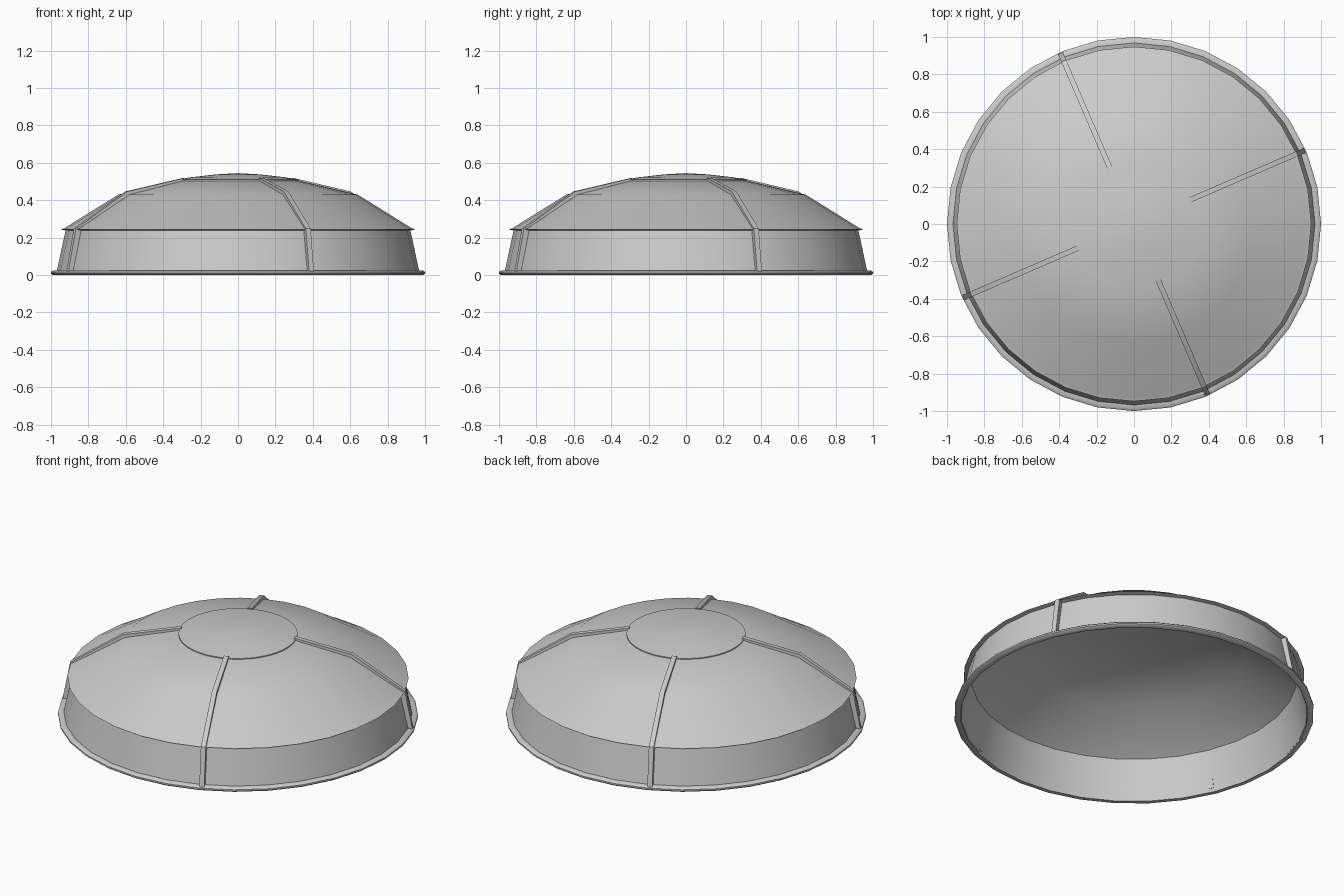
import bpy, bmesh, math

if "Cube" in bpy.data.objects:
    bpy.data.objects.remove(bpy.data.objects["Cube"])

SIDES = 32


def finish(name, bm, angle=40):
    bmesh.ops.remove_doubles(bm, verts=bm.verts[:], dist=1e-5)
    bmesh.ops.recalc_face_normals(bm, faces=bm.faces[:])
    mesh = bpy.data.meshes.new(name)
    bm.to_mesh(mesh)
    bm.free()
    ob = bpy.data.objects.new(name, mesh)
    bpy.context.collection.objects.link(ob)
    bpy.ops.object.select_all(action='DESELECT')
    ob.select_set(True)
    bpy.context.view_layer.objects.active = ob
    bpy.ops.object.shade_smooth_by_angle(angle=math.radians(angle))
    return ob


def lathe(name, profile, sides=SIDES, closed=False, angle=40):
    """Revolve a list of (radius, height) points around z."""
    bm = bmesh.new()
    rings = []
    for r, z in profile:
        if r == 0:
            rings.append([bm.verts.new((0, 0, z))] * sides)
        else:
            rings.append([bm.verts.new((r * math.cos(2 * math.pi * i / sides),
                                        r * math.sin(2 * math.pi * i / sides), z))
                          for i in range(sides)])
    pairs = list(zip(rings, rings[1:]))
    if closed:
        pairs.append((rings[-1], rings[0]))
    for a, b in pairs:
        for i in range(sides):
            j = (i + 1) % sides
            corners = list(dict.fromkeys((a[i], a[j], b[j], b[i])))
            if len(corners) > 2:
                bm.faces.new(corners)
    return finish(name, bm, angle)


# Thin rolled rim at the foot
lathe("base_rim", [(0.965, 0), (0.99, 0), (1.0, 0.008), (1.0, 0.017),
                   (0.99, 0.025), (0.965, 0.025)], closed=True)

# Thin shell: sloping wall, overhanging lip, faceted dome, hollow inside
lathe("dome_shell", [(0.97, 0.015), (0.922, 0.238), (0.948, 0.244),
                     (0.93, 0.25), (0.64, 0.43), (0.32, 0.506), (0, 0.515),
                     (0, 0.50), (0.31, 0.49), (0.63, 0.415), (0.905, 0.235),
                     (0.962, 0.005)], closed=True)

# Shallow round cap on top
lathe("top_cap", [(0.31, 0.502), (0.33, 0.504), (0.33, 0.51), (0.25, 0.523),
                  (0.12, 0.538), (0, 0.545)], sides=64)

# Four raised ribs running over the dome and down the wall
OUTLINE = [(0.32, 0.518), (0.65, 0.447), (0.95, 0.248), (0.993, 0.02),
           (0.955, 0.02), (0.91, 0.236), (0.635, 0.42), (0.32, 0.498)]
HALF = 0.014
for k in range(4):
    a = math.radians(23.3 + 90 * k)
    c, s = math.cos(a), math.sin(a)
    bm = bmesh.new()
    left, right = [[bm.verts.new((r * c - t * s, r * s + t * c, z))
                    for r, z in OUTLINE] for t in (-HALF, HALF)]
    n = len(OUTLINE)
    for i in range(n):
        j = (i + 1) % n
        bm.faces.new((left[i], left[j], right[j], right[i]))
    for side in (left, right):
        for i in range(n // 2 - 1):
            bm.faces.new((side[i], side[i + 1], side[n - 2 - i], side[n - 1 - i]))
    finish(f"rib_{k + 1}", bm, 30)
